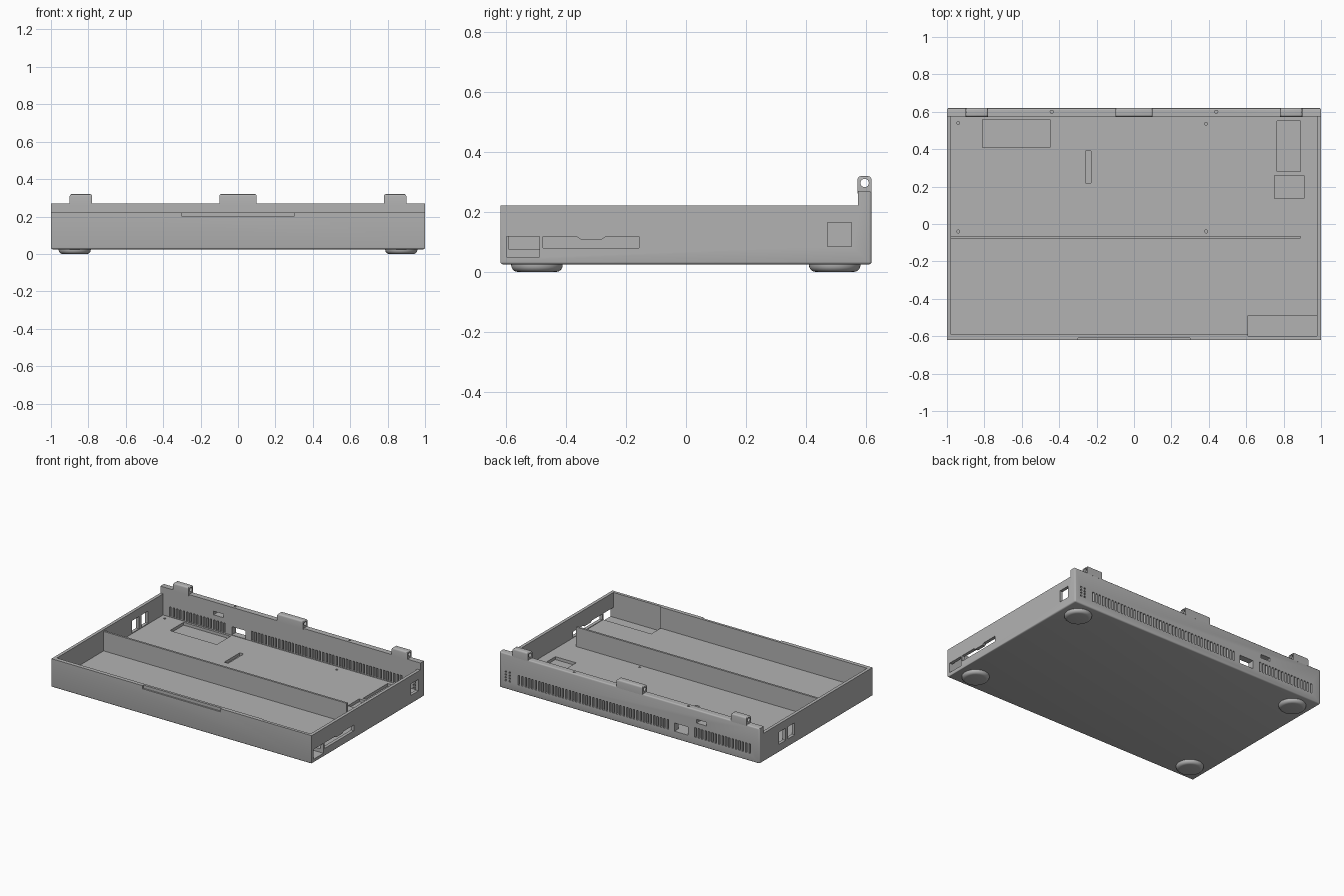
import bpy, bmesh, math
from mathutils import Matrix

if "Cube" in bpy.data.objects:
    bpy.data.objects.remove(bpy.data.objects["Cube"], do_unlink=True)

GREY = (0.45, 0.45, 0.45, 1)
grey = bpy.data.materials.new("plain grey")
grey.use_nodes = True
grey.diffuse_color = GREY
grey.node_tree.nodes["Principled BSDF"].inputs["Base Color"].default_value = GREY


def add_box(bm, x0, x1, y0, y1, z0, z1):
    mat = Matrix.Translation(((x0 + x1) / 2, (y0 + y1) / 2, (z0 + z1) / 2))
    mat = mat @ Matrix.Diagonal((x1 - x0, y1 - y0, z1 - z0, 1))
    return bmesh.ops.create_cube(bm, size=1, matrix=mat)["verts"]


def add_prism(bm, profile, x0, x1):
    """Extrude a (y, z) outline along x."""
    face = bm.faces.new([bm.verts.new((x0, y, z)) for y, z in profile])
    ext = bmesh.ops.extrude_face_region(bm, geom=[face])["geom"]
    verts = [v for v in ext if isinstance(v, bmesh.types.BMVert)]
    bmesh.ops.translate(bm, verts=verts, vec=(x1 - x0, 0, 0))
    bmesh.ops.recalc_face_normals(bm, faces=bm.faces)


def add_disc(bm, x, y, z, r, depth, matrix=Matrix()):
    bmesh.ops.create_cone(bm, cap_ends=True, segments=16, radius1=r, radius2=r, depth=depth,
                          matrix=Matrix.Translation((x, y, z)) @ matrix)


def finish(bm, name):
    mesh = bpy.data.meshes.new(name)
    bm.to_mesh(mesh)
    bm.free()
    mesh.materials.append(grey)
    obj = bpy.data.objects.new(name, mesh)
    bpy.context.collection.objects.link(obj)
    return obj


def cut(obj, bm, name):
    """Subtract a helper mesh and apply the result."""
    cutter = finish(bm, name)
    cutter.hide_render = True
    mod = obj.modifiers.new(name, "BOOLEAN")
    mod.operation, mod.solver, mod.object = "DIFFERENCE", "EXACT", cutter
    bpy.context.view_layer.objects.active = obj
    bpy.ops.object.modifier_apply(modifier=mod.name)
    bpy.data.objects.remove(cutter, do_unlink=True)


def smooth(obj):
    bpy.ops.object.select_all(action="DESELECT")
    obj.select_set(True)
    bpy.context.view_layer.objects.active = obj
    bpy.ops.object.shade_smooth_by_angle(angle=math.radians(35))


# Dimensions shared by the parts
BASE, FLOOR, RIM, BACK_RIM = 0.025, 0.075, 0.222, 0.27
FRONT, BACK, BACK_IN, SIDE_IN = -0.62, 0.62, 0.575, 0.978

# Tray body: stepped outline with rounded bottom and rear corners
bm = bmesh.new()
add_prism(bm, [(FRONT, BASE), (BACK, BASE), (BACK, BACK_RIM),
               (BACK_IN, BACK_RIM), (BACK_IN, RIM), (FRONT, RIM)], -1, 1)
soft = [e for e in bm.edges
        if all(abs(v.co.z - BASE) < 1e-4 for v in e.verts)
        or all(abs(v.co.y - BACK) < 1e-4 for v in e.verts)]
bmesh.ops.bevel(bm, geom=soft, offset=0.009, segments=3, profile=0.5, affect="EDGES")
tray = finish(bm, "tray")

# Main cavity
bm = bmesh.new()
add_box(bm, -SIDE_IN, SIDE_IN, -0.592, BACK_IN, FLOOR, 0.5)
cut(tray, bm, "cavity")

# Deeper pocket in the front corner and shallow floor recesses
bm = bmesh.new()
add_box(bm, 0.61, SIDE_IN, -0.6, -0.49, 0.05, 0.5)
for x0, x1, y0, y1 in [(-0.81, -0.45, 0.41, 0.56), (-0.26, -0.23, 0.22, 0.39),
                       (0.765, 0.89, 0.28, 0.55), (0.75, 0.91, 0.135, 0.26)]:
    add_box(bm, x0, x1, y0, y1, 0.055, 0.1)
# Screw holes in the floor and the rear rim
for x, y in [(-0.94, 0.54), (-0.94, -0.04), (0.385, 0.535), (0.385, -0.04)]:
    add_disc(bm, x, y, FLOOR, 0.008, 0.03)
for x in (-0.44, 0.44):
    add_disc(bm, x, 0.6, BACK_RIM, 0.008, 0.04)
# Finger notch in the front rim
add_box(bm, -0.3, 0.3, -0.7, -0.609, 0.2, 0.3)
cut(tray, bm, "recesses")

# Openings in the side walls
bm = bmesh.new()
add_box(bm, 0.96, 1.1, -0.6, -0.49, 0.05, 0.118)
add_box(bm, 0.96, 1.1, 0.472, 0.553, 0.085, 0.165)
add_prism(bm, [(-0.478, 0.079), (-0.157, 0.079), (-0.157, 0.118), (-0.268, 0.118),
               (-0.282, 0.108), (-0.351, 0.108), (-0.365, 0.118), (-0.478, 0.118)], 0.96, 1.1)
for y in (0.235, 0.335):
    add_box(bm, -1.1, -0.96, y, y + 0.075, 0.08, 0.165)
cut(tray, bm, "side_openings")

# Vent slits and port windows through the back wall
bm = bmesh.new()
pitch, slit = 0.026, 0.013
for start, end in [(-0.93, -0.47), (-0.3, 0.89)]:
    for i in range(int((end - start) / pitch)):
        x = start + i * pitch
        add_box(bm, x, x + slit, 0.55, 0.7, 0.078, 0.145)
add_box(bm, -0.45, -0.345, 0.55, 0.7, 0.078, 0.135)
add_box(bm, -0.59, -0.515, 0.55, 0.7, 0.18, 0.205)
for x in (0.92, 0.95):
    for i in range(4):
        z = 0.08 + i * 0.02
        add_box(bm, x - 0.006, x + 0.006, 0.55, 0.7, z, z + 0.01)
cut(tray, bm, "vents")
smooth(tray)

# Inner divider wall with a screw hole near its free end
bm = bmesh.new()
add_box(bm, -0.98, 0.89, -0.078, -0.064, 0.07, 0.21)
divider = finish(bm, "divider")

# Hinge knuckles with rounded tops and a pin bore
bore = Matrix.Rotation(math.pi / 2, 4, "Y")
for name, x0, x1 in [("right_hinge", -0.9, -0.78), ("middle_hinge", -0.1, 0.1),
                     ("left_hinge", 0.78, 0.9)]:
    bm = bmesh.new()
    add_box(bm, x0, x1, BACK_IN - 0.002, BACK, 0.262, 0.32)
    top = [e for e in bm.edges if all(v.co.z > 0.3 for v in e.verts)]
    bmesh.ops.bevel(bm, geom=top, offset=0.012, segments=4, profile=0.5, affect="EDGES")
    hinge = finish(bm, name)
    bm = bmesh.new()
    add_disc(bm, (x0 + x1) / 2, 0.597, 0.297, 0.014, 0.5, bore)
    cut(hinge, bm, "pin_bore")
    smooth(hinge)

# Rounded feet
for side, x in (("right", -0.873), ("left", 0.873)):
    for end, y in (("front", -0.498), ("back", 0.497)):
        bm = bmesh.new()
        bmesh.ops.create_cone(bm, cap_ends=True, segments=40, radius1=0.086, radius2=0.086,
                              depth=0.03, matrix=Matrix.Translation((x, y, 0.015)))
        low = [e for e in bm.edges if all(v.co.z < 0.001 for v in e.verts)]
        bmesh.ops.bevel(bm, geom=low, offset=0.022, segments=5, profile=0.5, affect="EDGES")
        smooth(finish(bm, f"{end}_{side}_foot"))
